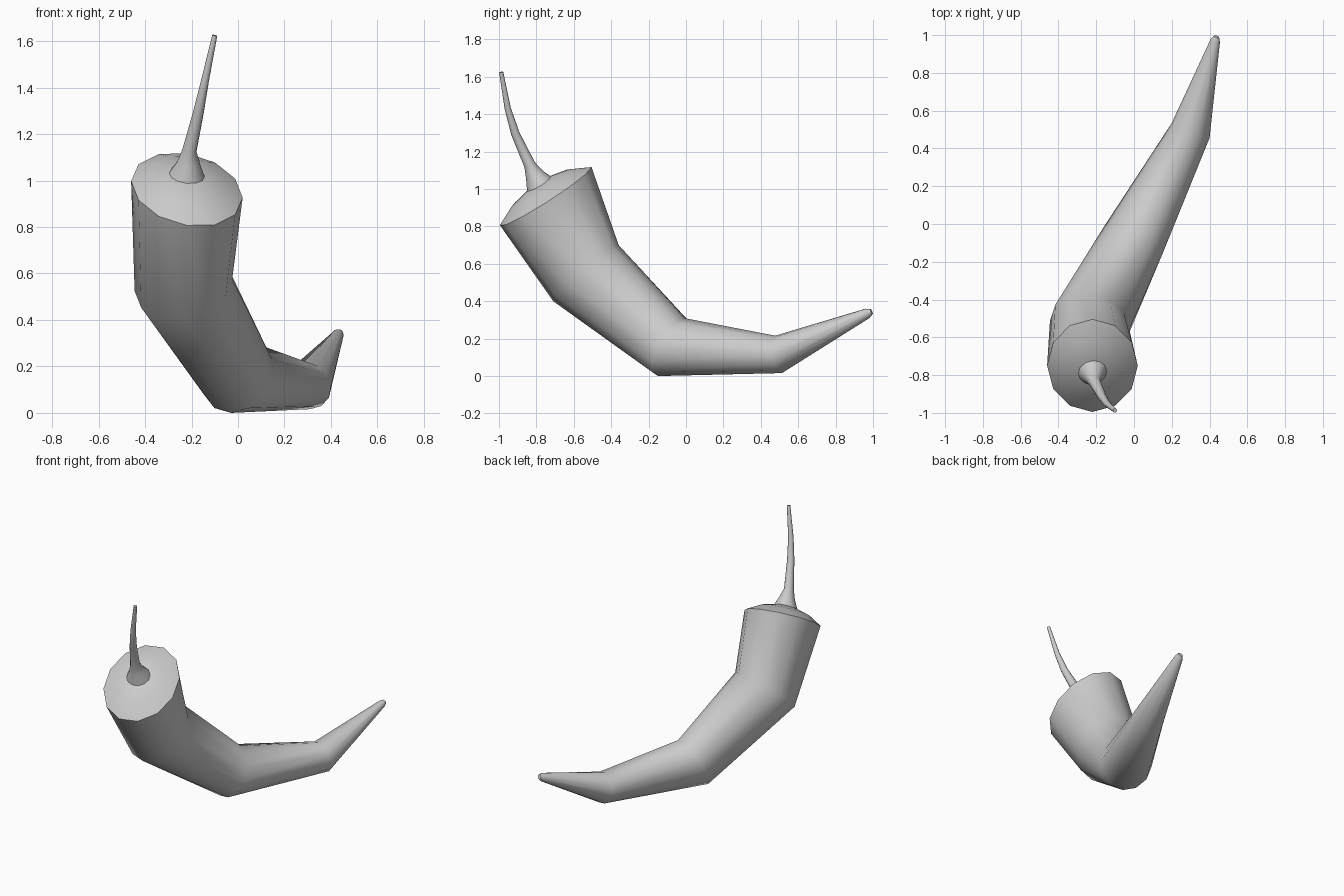
import bpy, bmesh, math
from mathutils import Vector

if "Cube" in bpy.data.objects:
    bpy.data.objects.remove(bpy.data.objects["Cube"])

SIDES = 12


def loft(name, rings, angle):
    """Skin a list of (centre, u axis, v axis) elliptical rings and cap both ends."""
    bm = bmesh.new()
    loops = []
    for c, u, v in rings:
        c, u, v = Vector(c), Vector(u), Vector(v)
        loops.append([bm.verts.new(c + u * math.cos(a) + v * math.sin(a))
                      for a in (math.tau * i / SIDES for i in range(SIDES))])
    for a, b in zip(loops, loops[1:]):
        for i in range(SIDES):
            j = (i + 1) % SIDES
            bm.faces.new((a[i], a[j], b[j], b[i]))
    bm.faces.new(loops[0])
    bm.faces.new(loops[-1])
    bmesh.ops.recalc_face_normals(bm, faces=bm.faces)
    mesh = bpy.data.meshes.new(name)
    bm.to_mesh(mesh)
    bm.free()
    ob = bpy.data.objects.new(name, mesh)
    bpy.context.collection.objects.link(ob)
    bpy.ops.object.select_all(action='DESELECT')
    ob.select_set(True)
    bpy.context.view_layer.objects.active = ob
    bpy.ops.object.shade_smooth_by_angle(angle=math.radians(angle))
    return ob


# Pepper body: domed shoulder, then tapering bends to the tip
rim_u, rim_v = Vector((.24, 0, -.036)), Vector((0, .245, .155))
body = [
    ((-.22, -.785, 1.03), rim_u * .25, rim_v * .25),
    ((-.22, -.775, 1.005), rim_u * .65, rim_v * .65),
    ((-.22, -.75, .962), rim_u, rim_v),
    ((-.235, -.535, .55), (.21, -.023, .025), (0, .175, .15)),
    ((0, -.08, .155), (.151, -.078, 0), (.03, .07, .155)),
    ((.3, .495, .116), (.1, -.04, 0), (-.01, -.018, .1)),
    ((.43, .97, .335), (.025, -.007, 0), (0, -.011, .025)),
    ((.437, .992, .345), (.014, -.004, 0), (0, -.006, .014)),
]
loft("pepper_body", body, 50)

# Stem: flared foot narrowing into a curved stalk (centre, radius)
path = [((-.22, -.783, 1.022), .078), ((-.213, -.81, 1.075), .05),
        ((-.209, -.836, 1.13), .031), ((-.17, -.912, 1.295), .023),
        ((-.142, -.953, 1.43), .017), ((-.1, -.988, 1.625), .011)]
pts = [Vector(p) for p, r in path]
stem = []
for i, (p, r) in enumerate(path):
    t = (pts[min(i + 1, len(pts) - 1)] - pts[max(i - 1, 0)]).normalized()
    if i == 0:
        t = rim_u.cross(rim_v).normalized()
    u = (Vector((1, 0, 0)) - t * t.x).normalized()
    stem.append((p, u * r, t.cross(u) * r))
loft("stem", stem, 50)
